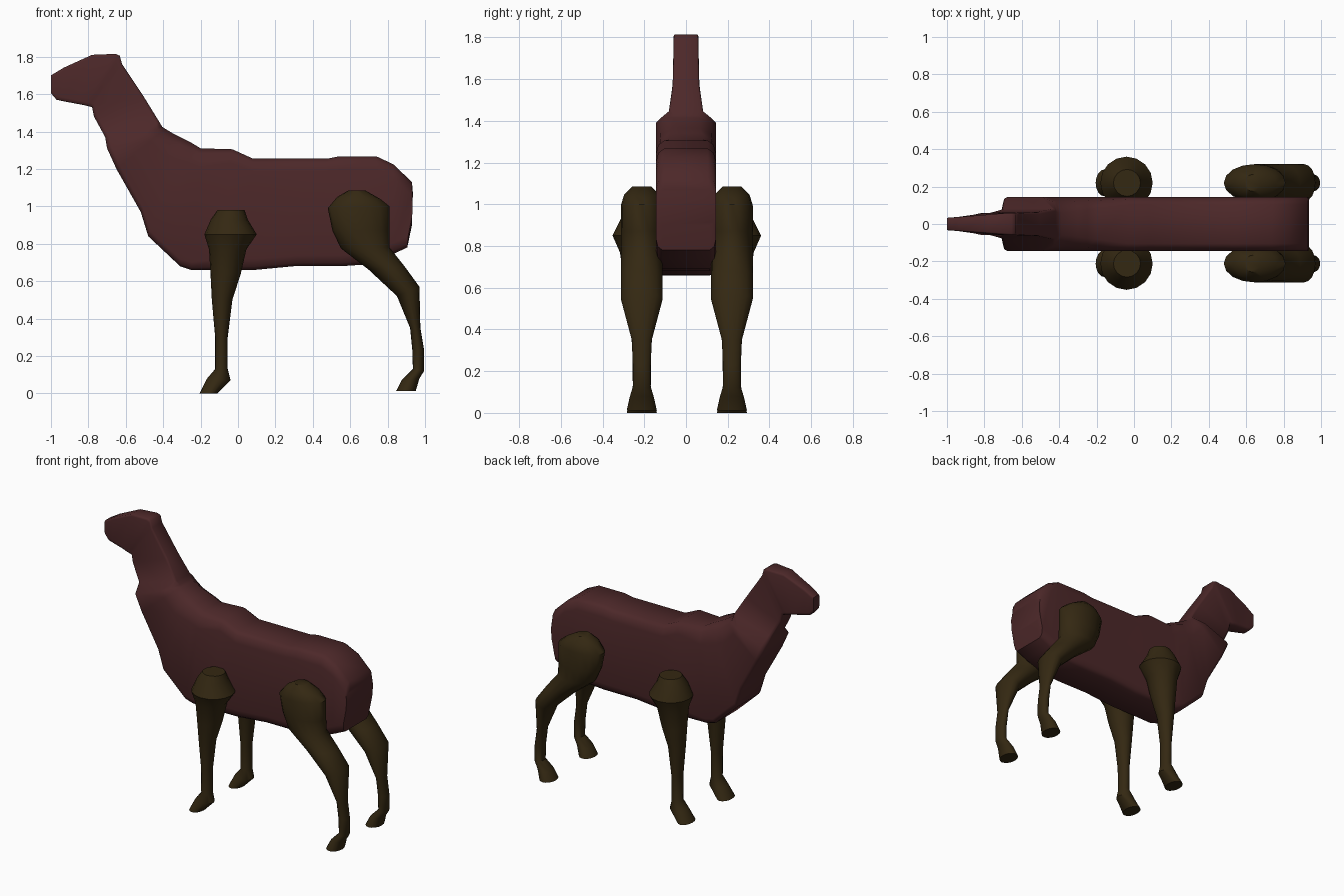
import bpy, bmesh, math
from mathutils import Vector

if "Cube" in bpy.data.objects:
    bpy.data.objects.remove(bpy.data.objects["Cube"])


def material(name, rgb):
    m = bpy.data.materials.new(name)
    m.diffuse_color = (*rgb, 1)
    m.use_nodes = True
    m.node_tree.nodes["Principled BSDF"].inputs["Base Color"].default_value = m.diffuse_color
    return m


COAT = material("dark red brown", (0.073, 0.021, 0.022))
LEG = material("dark olive brown", (0.034, 0.021, 0.006))


def loft(name, rings, mat, angle):
    """Skin a list of equal-length closed rings and cap both ends."""
    bm = bmesh.new()
    loops = [[bm.verts.new(p) for p in ring] for ring in rings]
    n = len(loops[0])
    for a, b in zip(loops, loops[1:]):
        for i in range(n):
            j = (i + 1) % n
            bm.faces.new((a[i], a[j], b[j], b[i]))
    bm.faces.new(loops[0])
    bm.faces.new(loops[-1])
    bmesh.ops.recalc_face_normals(bm, faces=bm.faces)
    mesh = bpy.data.meshes.new(name)
    bm.to_mesh(mesh)
    bm.free()
    mesh.materials.append(mat)
    ob = bpy.data.objects.new(name, mesh)
    bpy.context.collection.objects.link(ob)
    bpy.ops.object.select_all(action='DESELECT')
    ob.select_set(True)
    bpy.context.view_layer.objects.active = ob
    bpy.ops.object.shade_smooth_by_angle(angle=math.radians(angle))
    return ob


def slab_ring(xt, zt, xb, zb, w, drop, rise, top_w):
    """Box section with rounded corners between a top and a bottom point."""
    top, bot = Vector((xt, 0, zt)), Vector((xb, 0, zb))
    length = (top - bot).length
    d, r = min(drop / length, .3), min(rise / length, .3)
    bw, k = w * 0.78, 0.7
    half = [(bw, 0), (bw + (w - bw) * k, r * (1 - k)), (w, r),
            (w, 1 - d), (top_w + (w - top_w) * k, 1 - d * (1 - k)), (top_w, 1)]
    pts = half + [(-y, t) for y, t in reversed(half)]
    return [bot.lerp(top, t) + Vector((0, y, 0)) for y, t in pts]


def trunk_ring(xt, zt, xb, zb):
    """Full-width section whose top narrows to a ridge toward the withers."""
    s = max(0, min(1, (-.03 - xt) / .33))
    return slab_ring(xt, zt, xb, zb, .145, .07 + .06 * s,
                     .06 - .035 * s, .105 - .045 * s)


def neck_ring(xt, zt, xb, zb, w):
    return slab_ring(xt, zt, xb, zb, w, .015, .02, w * .85)


def round_ring(x0, z0, x1, z1, w, cy, sides=16):
    """Ellipse section between a front and a back point."""
    a, b = Vector((x0, 0, z0)), Vector((x1, 0, z1))
    mid, half = (a + b) / 2, (b - a) / 2
    return [mid + half * math.cos(t) + Vector((0, cy + w * math.sin(t), 0))
            for t in (2 * math.pi * i / sides for i in range(sides))]


# Trunk from rump to chest: top x z, bottom x z
trunk = [
    (.935, 1.07, .93, .90),
    (.93, 1.13, .905, .78),
    (.83, 1.225, .83, .745),
    (.74, 1.267, .70, .69),
    (.54, 1.267, .55, .68),
    (.48, 1.255, .30, .68),
    (.08, 1.255, .09, .66),
    (-.03, 1.305, -.10, .658),
    (-.20, 1.31, -.25, .66),
    (-.25, 1.34, -.31, .68),
    (-.30, 1.365, -.48, .84),
    (-.34, 1.385, -.52, .97),
    (-.39, 1.415, -.65, 1.20),
    (-.405, 1.425, -.70, 1.31),
]
# Neck and head: top x z, bottom x z, half width
neck = [
    (-.42, 1.45, -.71, 1.37, .082),
    (-.50, 1.58, -.77, 1.48, .064),
    (-.62, 1.76, -.78, 1.53, .06),
    (-.632, 1.805, -.80, 1.535, .06),
    (-.655, 1.815, -.82, 1.54, .06),
    (-.78, 1.81, -.86, 1.548, .05),
    (-.93, 1.742, -.94, 1.563, .038),
    (-.975, 1.715, -.97, 1.57, .035),
    (-1.0, 1.70, -1.0, 1.605, .033),
]
loft("body_neck_head", [trunk_ring(*r) for r in trunk]
     + [neck_ring(*r) for r in neck], COAT, 50)

# Legs: front x z, back x z, half width
front_leg = [
    (-.11, .98, .035, .98, .072),
    (-.145, .93, .052, .93, .10),
    (-.18, .85, .10, .85, .14),
    (-.155, .77, .045, .77, .105),
    (-.147, .64, .015, .64, .085),
    (-.14, .50, -.03, .50, .06),
    (-.122, .30, -.055, .30, .045),
    (-.122, .13, -.055, .13, .043),
    (-.165, .08, -.04, .07, .054),
    (-.205, .0, -.11, .0, .072),
]
rear_leg = [
    (.59, 1.085, .68, 1.085, .045),
    (.53, 1.05, .76, 1.04, .085),
    (.48, .99, .81, 1.0, .10),
    (.505, .87, .81, .87, .10),
    (.55, .775, .81, .78, .10),
    (.70, .66, .89, .68, .10),
    (.85, .52, .97, .57, .10),
    (.92, .35, .975, .35, .048),
    (.932, .23, .995, .23, .043),
    (.935, .13, .995, .12, .043),
    (.875, .07, .97, .08, .058),
    (.845, .012, .95, .012, .072),
]
for side, y in (("left", -.212), ("right", .22)):
    loft("front_leg_" + side, [round_ring(*r, y) for r in front_leg], LEG, 40)
    loft("rear_leg_" + side, [round_ring(*r, y) for r in rear_leg], LEG, 40)
